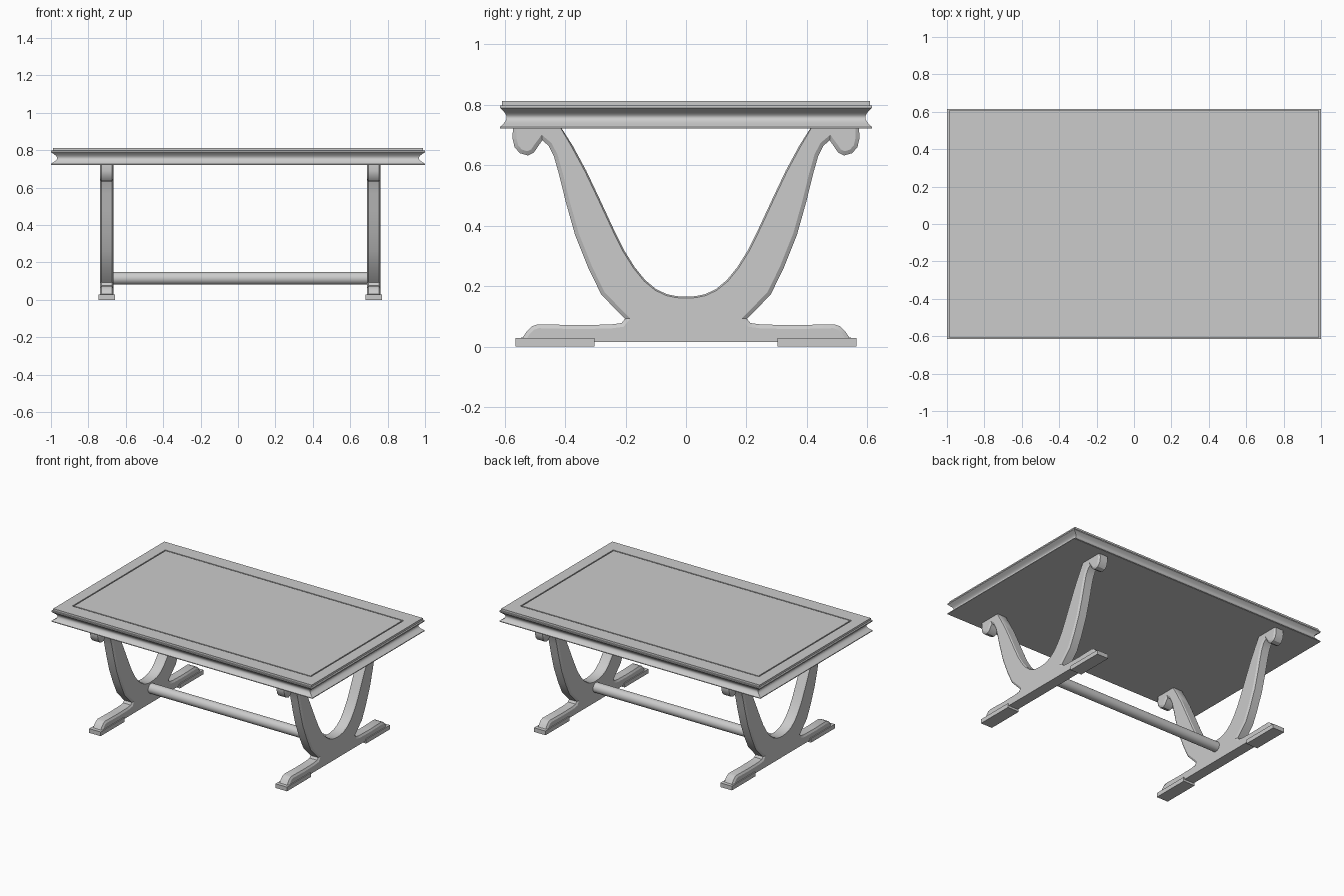
import bpy, bmesh, math
from mathutils import Vector

if "Cube" in bpy.data.objects:
    bpy.data.objects.remove(bpy.data.objects["Cube"])


def loft(name, rings):
    """Skin equal-length closed rings of 3D points and cap both ends."""
    bm = bmesh.new()
    rows = [[bm.verts.new(p) for p in ring] for ring in rings]
    n = len(rows[0])
    for a, b in zip(rows, rows[1:]):
        for i in range(n):
            j = (i + 1) % n
            bm.faces.new((a[i], a[j], b[j], b[i]))
    bm.faces.new(rows[0][::-1])
    bm.faces.new(rows[-1])
    bmesh.ops.recalc_face_normals(bm, faces=bm.faces)
    me = bpy.data.meshes.new(name)
    bm.to_mesh(me)
    bm.free()
    me.shade_smooth()
    me.set_sharp_from_angle(angle=math.radians(30))
    ob = bpy.data.objects.new(name, me)
    bpy.context.collection.objects.link(ob)
    return ob


def rect(hx, hy, z, cx=0, cy=0):
    return [(cx + sx * hx, cy + sy * hy, z)
            for sx, sy in ((-1, -1), (1, -1), (1, 1), (-1, 1))]


# Table top: coved edge, thin upper slab, inlaid groove line
rings = [rect(1, 0.615, 0.722), rect(1, 0.615, 0.727)]
for i in range(11):
    t = i / 10
    d = math.sin(math.pi * t)
    rings.append(rect(0.997 - 0.03 * d, 0.612 - 0.019 * d, 0.729 + 0.058 * t))
rings += [rect(1, 0.615, 0.789), rect(1, 0.615, 0.797),
          rect(0.99, 0.608, 0.798), rect(0.99, 0.608, 0.812),
          rect(0.914, 0.509, 0.812), rect(0.914, 0.509, 0.806),
          rect(0.906, 0.501, 0.806), rect(0.906, 0.501, 0.812)]
loft("table_top", rings)

# Half outline of the lyre leg in (y, z, bevel inset), base to arch centre
B, A = 0.013, 0.005
half = [(0.303, 0.015, 0), (0.303, 0, 0), (0.555, 0, 0), (0.555, 0.028, 0),
        (0.54, 0.03, B), (0.527, 0.05, B), (0.51, 0.067, B), (0.49, 0.074, B),
        (0.36, 0.071, B), (0.25, 0.073, B), (0.213, 0.078, B), (0.202, 0.092, B),
        (0.28, 0.172, B), (0.323, 0.26, B), (0.367, 0.37, B), (0.398, 0.48, B),
        (0.42, 0.57, B), (0.437, 0.63, B), (0.455, 0.665, B), (0.475, 0.682, B),
        (0.488, 0.664, B), (0.503, 0.642, B), (0.523, 0.632, B), (0.55, 0.64, B),
        (0.567, 0.66, B), (0.574, 0.69, B), (0.572, 0.723, B), (0.412, 0.723, A),
        (0.375, 0.665, A), (0.33, 0.582, A), (0.285, 0.487, A), (0.24, 0.39, A),
        (0.205, 0.319, A), (0.17, 0.263, A), (0.135, 0.22, A), (0.1, 0.191, A),
        (0.065, 0.174, A), (0.033, 0.167, A), (0, 0.165, A)]
outline = half + [(-y, z, d) for y, z, d in half[-2::-1]]
full = [Vector((y, z)) for y, z, _ in outline]
inset = []
for i, (y, z, d) in enumerate(outline):
    p, a, b = full[i], full[i - 1], full[(i + 1) % len(full)]
    n1, n2 = [Vector((-e.y, e.x)).normalized() for e in (p - a, b - p)]
    m = (n1 + n2).normalized()
    q = p + m * d / max(m.dot(n1), 0.7)
    if abs(z - 0.723) < 1e-6:
        q.y = z
    inset.append(q)

# Two legs with wider foot pads
for side, cx in (("left", -0.702), ("right", 0.726)):
    loft(side + "_lyre_leg",
         [[(cx + dx, p.x, p.y) for p in ring] for dx, ring in
          ((-0.037, inset), (-0.029, full), (0.029, full), (0.037, inset))])
    for end, s in (("front", -1), ("back", 1)):
        loft(f"{side}_{end}_foot_pad",
             [rect(0.044, 0.13, z, cx, s * 0.433) for z in (0, 0.029)])

# Round stretcher bar between the legs
loft("stretcher", [[(x, 0.034 * math.cos(k * math.pi / 12),
                     0.115 + 0.034 * math.sin(k * math.pi / 12))
                    for k in range(24)] for x in (-0.68, 0.70)])
